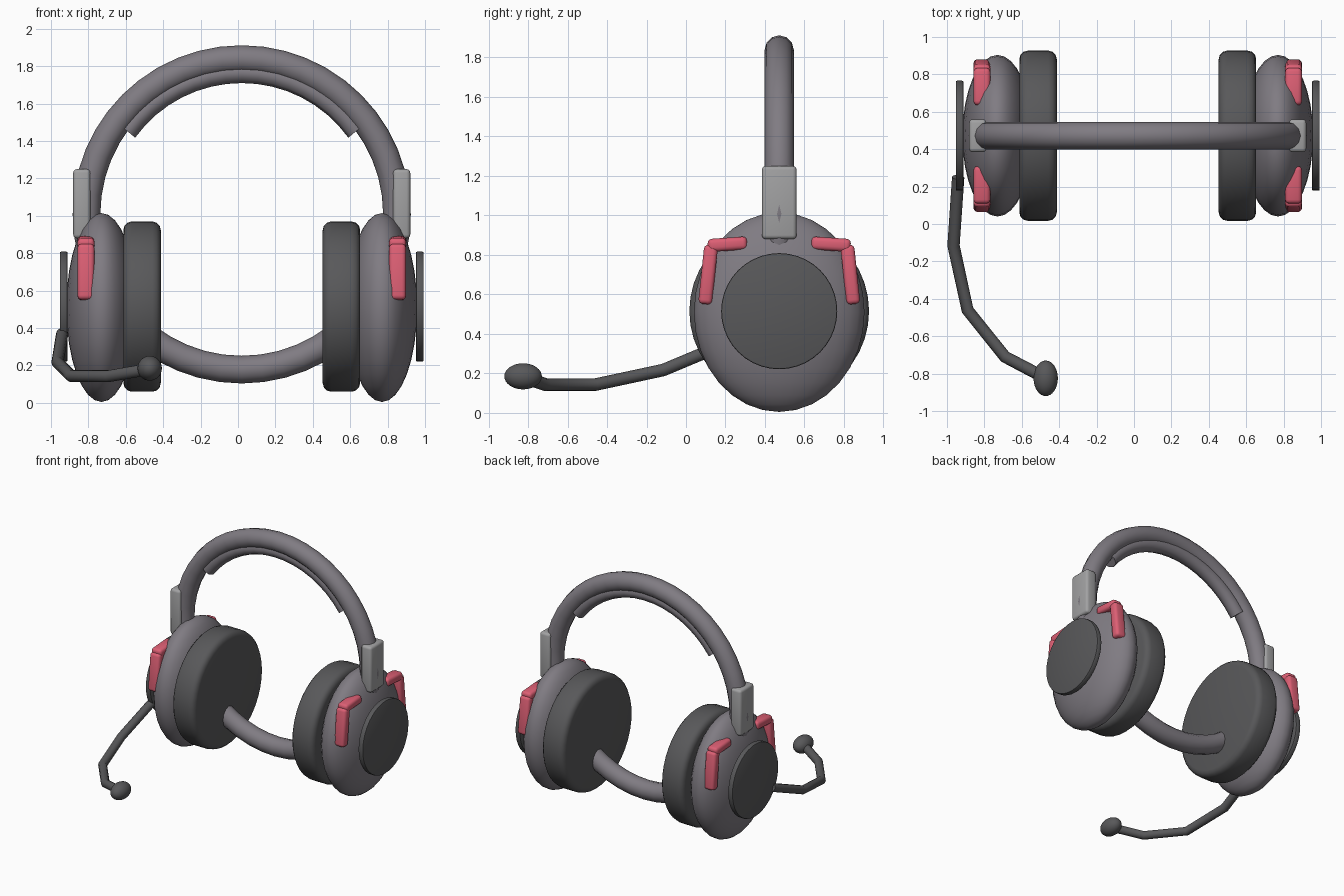
import bpy, math
from mathutils import Vector

cube = bpy.data.objects.get("Cube")
if cube:
    bpy.data.objects.remove(cube)

CX, CY, CZ = 0.02, 0.472, 0.515   # centre of the two ear cups


def material(name, r, g, b):
    m = bpy.data.materials.new(name)
    m.use_nodes = True
    m.diffuse_color = (r, g, b, 1)
    m.node_tree.nodes["Principled BSDF"].inputs["Base Color"].default_value = (r, g, b, 1)
    return m


GREY = material("warm grey", 0.215, 0.2, 0.225)
DARK = material("dark grey", 0.098, 0.098, 0.102)
LIGHT = material("light grey", 0.36, 0.36, 0.365)
RED = material("coral red", 0.72, 0.115, 0.175)


def finish(name, mat, bevel=0, segments=3, angle=35):
    """Name, bevel, colour and smooth the active object."""
    ob = bpy.context.object
    ob.name = name
    ob.data.materials.clear()
    ob.data.materials.append(mat)
    bpy.ops.object.transform_apply(location=False, rotation=False, scale=True)
    if bevel:
        mod = ob.modifiers.new("soft edges", "BEVEL")
        mod.width, mod.segments = bevel, segments
        mod.limit_method, mod.angle_limit = "ANGLE", math.radians(40)
        bpy.ops.object.modifier_apply(modifier=mod.name)
    bpy.ops.object.shade_smooth_by_angle(angle=math.radians(angle))
    return ob


def box(name, mat, loc, size, bevel, tilt=0):
    bpy.ops.mesh.primitive_cube_add(size=1, location=loc, rotation=(tilt, 0, 0))
    bpy.context.object.scale = size
    finish(name, mat, bevel)


def disc(name, mat, x, radius, depth, bevel, segments):
    bpy.ops.mesh.primitive_cylinder_add(vertices=40, radius=radius, depth=depth,
                                        location=(x, CY, CZ), rotation=(0, math.pi / 2, 0))
    finish(name, mat, bevel, segments)


def ellipsoid(name, mat, loc, size):
    bpy.ops.mesh.primitive_uv_sphere_add(segments=32, ring_count=16, radius=1, location=loc)
    bpy.context.object.scale = size
    finish(name, mat)


def tube(name, mat, points, radius, resolution):
    """Round bar swept along a list of points."""
    curve = bpy.data.curves.new(name, "CURVE")
    curve.dimensions = "3D"
    curve.bevel_depth, curve.bevel_resolution = radius, resolution
    curve.use_fill_caps = True
    spline = curve.splines.new("POLY")
    spline.points.add(len(points) - 1)
    for p, co in zip(spline.points, points):
        p.co = (*co, 1)
    ob = bpy.data.objects.new(name, curve)
    bpy.context.collection.objects.link(ob)
    bpy.ops.object.select_all(action="DESELECT")
    ob.select_set(True)
    bpy.context.view_layer.objects.active = ob
    bpy.ops.object.convert(target="MESH")
    finish(name, mat, angle=50)


# Headband: full hoop running through the cups, plus its inner cushion
HOOP_Z = 1.008
bpy.ops.mesh.primitive_torus_add(major_radius=0.83, minor_radius=0.074, major_segments=48,
                                 minor_segments=12, location=(CX, CY, HOOP_Z),
                                 rotation=(math.pi / 2, 0, 0))
finish("headband_hoop", GREY)

arc = [math.radians(36 + 108 * i / 16) for i in range(17)]
tube("headband_cushion", GREY,
     [Vector((CX + 0.757 * math.cos(a), CY, HOOP_Z + 0.757 * math.sin(a))) for a in arc], 0.055, 2)

# Ear pieces, mirrored left and right
for side, s in (("left", 1), ("right", -1)):
    ellipsoid(side + "_ear_cup", GREY, (CX + s * 0.75, CY, 0.51), (0.188, 0.432, 0.505))
    disc(side + "_ear_cushion", DARK, CX + s * 0.533, 0.455, 0.2, 0.045, 3)
    disc(side + "_cap", DARK, CX + s * 0.952, 0.294, 0.042, 0.008, 2)
    box(side + "_slider", LIGHT, (CX + s * 0.855, CY, 1.065), (0.092, 0.176, 0.37), 0.02)

    # Red corner accents, mirrored front and back
    for end, e in (("front", -1), ("back", 1)):
        x = CX + s * 0.833
        box(f"{side}_{end}_upright_accent", RED, (x, CY + e * 0.36, 0.7),
            (0.09, 0.07, 0.3), 0.022, e * math.radians(6))
        box(f"{side}_{end}_top_accent", RED, (x, CY + e * 0.262, 0.854),
            (0.09, 0.2, 0.066), 0.022, -e * math.radians(4))

# Microphone boom and capsule on the right cup
boom = [(-0.94, 0.25, 0.37), (-0.965, -0.115, 0.217), (-0.89, -0.46, 0.143),
        (-0.69, -0.71, 0.143), (-0.48, -0.82, 0.18)]
tube("microphone_boom", DARK, boom, 0.033, 3)
ellipsoid("microphone_capsule", DARK, (-0.472, -0.825, 0.185), (0.065, 0.095, 0.066))
